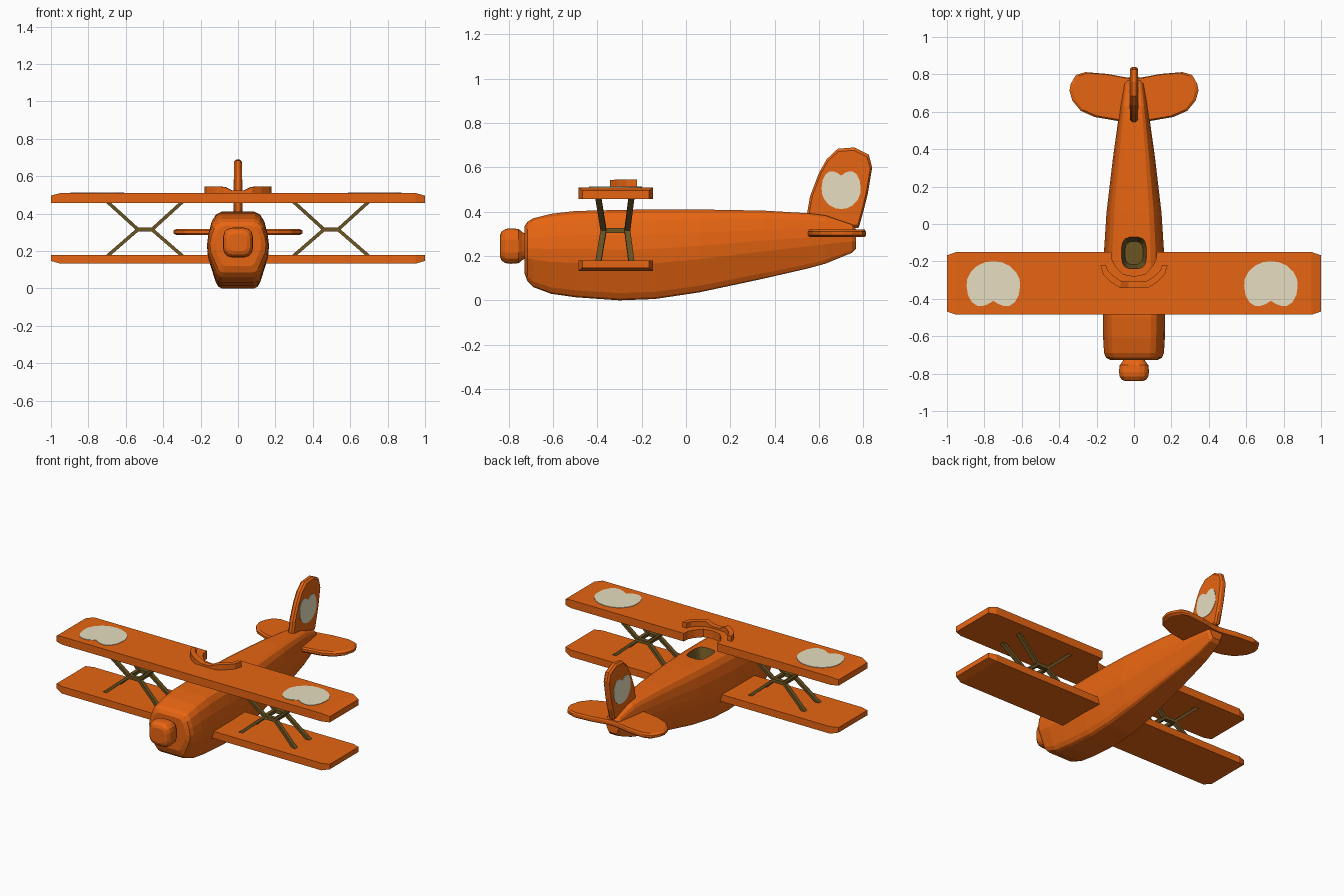
import bpy, bmesh, math
from mathutils import Vector

if "Cube" in bpy.data.objects:
    bpy.data.objects.remove(bpy.data.objects["Cube"])


def material(name, rgb):
    m = bpy.data.materials.new(name)
    m.diffuse_color = (*rgb, 1)
    m.use_nodes = True
    m.node_tree.nodes["Principled BSDF"].inputs["Base Color"].default_value = m.diffuse_color
    return m


ORANGE = material("orange", (0.80, 0.13, 0.006))
BROWN = material("brown", (0.15, 0.09, 0.016))
CREAM = material("cream", (0.80, 0.73, 0.53))


def finish(name, bm, mat):
    bmesh.ops.recalc_face_normals(bm, faces=bm.faces[:])
    me = bpy.data.meshes.new(name)
    bm.to_mesh(me)
    bm.free()
    me.materials.append(mat)
    ob = bpy.data.objects.new(name, me)
    bpy.context.collection.objects.link(ob)
    return ob


def add_loft(bm, rings):
    vs = [[bm.verts.new(p) for p in r] for r in rings]
    n = len(vs[0])
    for a, b in zip(vs, vs[1:]):
        for i in range(n):
            j = (i + 1) % n
            bm.faces.new((a[i], a[j], b[j], b[i]))
    bm.faces.new(vs[0])
    bm.faces.new(vs[-1])


def loft(name, rings, mat):
    bm = bmesh.new()
    add_loft(bm, rings)
    return finish(name, bm, mat)


def mirrored(half):
    """Close a half outline (x >= 0) by mirroring it across x = 0."""
    return half + [(-x, y) for x, y in reversed(half) if x > 1e-6]


def rounded(rx, ry, n=16, power=0.6):
    """Superellipse outline."""
    pts = []
    for i in range(n):
        a = 2 * math.pi * (i + 0.5) / n
        c, s = math.cos(a), math.sin(a)
        pts.append((rx * math.copysign(abs(c) ** power, c),
                    ry * math.copysign(abs(s) ** power, s)))
    return pts


def soft_plate(name, outline, half, place, mat, shrink=0.93):
    """Flat plate with softened rim; place(u, v, w) maps to 3D."""
    cu = sum(p[0] for p in outline) / len(outline)
    cv = sum(p[1] for p in outline) / len(outline)
    rings = [[place(cu + (u - cu) * s, cv + (v - cv) * s, w) for u, v in outline]
             for w, s in ((-half, shrink), (-half * .45, 1), (half * .45, 1), (half, shrink))]
    return loft(name, rings, mat)


# Fuselage: barrel section swept along y (y, bottom, top, half width)
section = [(.55, 1), (.72, .965), (.85, .88), (.95, .72), (1, .56),
           (.97, .40), (.72, .08), (.63, .02), (.52, 0)]
stations = [(-.728, .12, .335, .125), (-.715, .085, .355, .15), (-.69, .06, .37, .16),
            (-.61, .03, .39, .165), (-.50, .014, .403, .166), (-.30, 0, .408, .165),
            (-.14, .006, .41, .16), (.06, .036, .41, .147), (.35, .098, .405, .113),
            (.55, .144, .393, .085), (.63, .166, .383, .074), (.75, .215, .342, .056),
            (.768, .235, .32, .045)]
fuselage = loft("fuselage", [[(x * w, y, b + t * (tp - b)) for x, t in mirrored(section)]
                             for y, b, tp, w in stations], ORANGE)

# Cockpit opening
cutter = loft("cockpit_cutter", [[(x * s, -.155 + y * s, z) for x, y in rounded(.07, .09)]
                                 for z, s in ((.33, .68), (.425, 1.0))], BROWN)
cutter.hide_render = True
cutter.hide_viewport = False
fuselage.data.materials.append(BROWN)
mod = fuselage.modifiers.new("cockpit", 'BOOLEAN')
mod.operation, mod.solver, mod.object = 'DIFFERENCE', 'EXACT', cutter
mod.material_mode = 'TRANSFER'
bpy.context.view_layer.objects.active = fuselage
bpy.ops.object.modifier_apply(modifier=mod.name)
bpy.data.objects.remove(cutter)

# Nose hub
loft("nose_hub", [[(x, y, .245 + z) for x, z in rounded(r, r)]
                  for y, r in ((-.72, .055), (-.737, .063), (-.755, .078), (-.79, .081),
                               (-.815, .078), (-.833, .065), (-.84, .048))], ORANGE)


# Wings: plate with cropped corners, one face sloped at the tips
def wing(name, rear, z0, z1, sloped, z_tip):
    half = [(0, -.485), (.95, -.485), (1, -.468), (1, -.167), (.95, -.15)] + rear
    bm = bmesh.new()
    add_loft(bm, [[(x, y, z) for x, y in mirrored(half)] for z in (z0, z1)])
    for x in (-.95, .95):
        bmesh.ops.bisect_plane(bm, geom=bm.verts[:] + bm.edges[:] + bm.faces[:],
                               plane_co=(x, 0, 0), plane_no=(1, 0, 0), dist=1e-4)
    for v in bm.verts:
        if abs(v.co.x) > .97 and abs(v.co.z - sloped) < 1e-5:
            v.co.z = z_tip
    return finish(name, bm, ORANGE)


notch = [(.122, -.15), (.118, -.19), (.10, -.225), (.06, -.268), (0, -.28)]
wing("upper_wing", notch, .457, .51, .51, .496)
wing("lower_wing", [(0, -.15)], .133, .18, .133, .147)

# Curved windscreen on the upper wing (inner xy, outer xy, top z)
screen = [((.15, -.22), (.18, -.22), .545), ((.14, -.25), (.165, -.268), .545),
          ((.105, -.282), (.125, -.31), .545), ((.068, -.305), (.075, -.342), .543),
          ((.028, -.308), (.03, -.343), .523)]
full = screen + [((-i[0], i[1]), (-o[0], o[1]), t) for i, o, t in reversed(screen)]
loft("windscreen", [[(*i, .505), (*o, .505), (*o, t), (*i, t)] for i, o, t in full], ORANGE)

# Tailplane and fin
tail = [(0, .55), (.07, .548), (.21, .572), (.285, .605), (.33, .66), (.345, .715),
        (.338, .75), (.31, .797), (.26, .812), (.14, .802), (.05, .785), (0, .78)]
soft_plate("tailplane", mirrored(tail), .017, lambda u, v, w: (u, v, .302 + w), ORANGE, .95)
fin = [(.545, .385), (.56, .47), (.60, .575), (.635, .637), (.685, .684), (.76, .69),
       (.825, .657), (.84, .60), (.82, .48), (.80, .40), (.78, .328), (.745, .325), (.63, .365)]
soft_plate("tail_fin", fin, .021, lambda u, v, w: (w, u, v), ORANGE)

# Two-lobed cream patches on the upper wing and both sides of the fin
patch = mirrored([(0, 1), (.3, .96), (.6, .8), (.85, .52), (.98, .2), (1, -.1), (.95, -.5),
                  (.8, -.82), (.6, -.97), (.4, -.98), (.2, -.9), (0, -.75)])
for side, cx in (("left", -.752), ("right", .732)):
    loft(side + "_wing_patch", [[(cx + .143 * u, -.32 + .121 * v, z) for u, v in patch]
                                for z in (.505, .513)], CREAM)
loft("fin_patch", [[(x, .70 - .088 * u, .498 - .086 * v) for u, v in patch]
                   for x in (-.0235, .0235)], CREAM)


# Wing struts: two crossed frames per side joined by a small centre frame
def add_bar(bm, a, b, wide=.013, thin=.009):
    a, b = Vector(a), Vector(b)
    d = (b - a).normalized()
    u = Vector((1, 0, 0)) if abs(d.y) > .8 else Vector((0, 1, 0))
    v = d.cross(u).normalized()
    u = v.cross(d)
    add_loft(bm, [[p + u * wide * i + v * thin * j
                   for i, j in ((-1, -1), (1, -1), (1, 1), (-1, 1))] for p in (a, b)])


for side, s in (("left", -1), ("right", 1)):
    bm = bmesh.new()
    for yc, ye in ((-.372, -.396), (-.265, -.246)):
        for xc, xe in ((.535, .70), (.46, .295)):
            for ze in (.465, .172):
                add_bar(bm, (s * xc, yc, .315), (s * xe, ye, ze))
        add_bar(bm, (s * .545, yc, .315), (s * .45, yc, .315), .013, .011)
    for x in (.535, .46):
        add_bar(bm, (s * x, -.38, .315), (s * x, -.258, .315), .011, .011)
    finish(side + "_struts", bm, BROWN)
